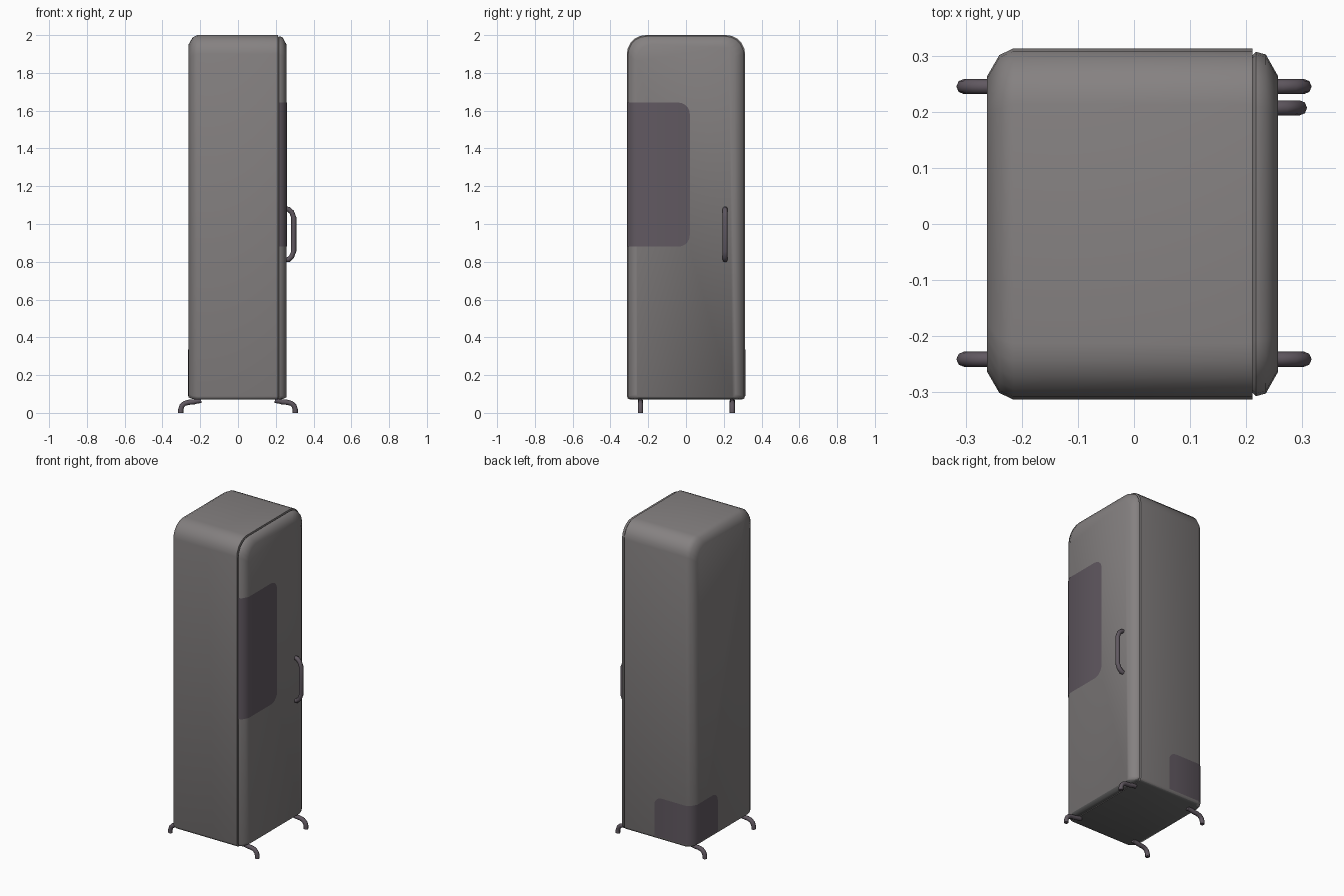
import bpy, bmesh, math

if "Cube" in bpy.data.objects:
    bpy.data.objects.remove(bpy.data.objects["Cube"])


def material(name, rgb):
    m = bpy.data.materials.new(name)
    m.diffuse_color = (*rgb, 1)
    m.use_nodes = True
    m.node_tree.nodes["Principled BSDF"].inputs["Base Color"].default_value = m.diffuse_color
    return m


GREY = material("warm grey enamel", (0.235, 0.220, 0.220))
DARK = material("dark plum grey", (0.118, 0.098, 0.118))
UNDER = material("underside grey", (0.14, 0.14, 0.14))


def finish(bm, name, mats, angle=50):
    me = bpy.data.meshes.new(name)
    bm.to_mesh(me)
    bm.free()
    ob = bpy.data.objects.new(name, me)
    bpy.context.collection.objects.link(ob)
    for m in mats:
        me.materials.append(m)
    bpy.ops.object.select_all(action='DESELECT')
    ob.select_set(True)
    bpy.context.view_layer.objects.active = ob
    bpy.ops.object.shade_smooth_by_angle(angle=math.radians(angle))
    return ob


def outline(inset):
    """Rounded tombstone outline in (y, z), shrunk by inset."""
    h, top, bot = 0.313 - inset, 2.0 - inset, 0.07 + 0.25 * inset
    rt, rb = 0.10 - 0.3 * inset, 0.018
    corners = [(h - rt, top - rt, rt, 0, 5), (-h + rt, top - rt, rt, 90, 5),
               (-h + rb, bot + rb, rb, 180, 2), (h - rb, bot + rb, rb, 270, 2)]
    pts = []
    for y, z, r, start, n in corners:
        for i in range(n + 1):
            a = math.radians(start + 90 * i / n)
            pts.append((y + r * math.cos(a), z + r * math.sin(a)))
    return pts


def shell(name, sections):
    """Loft the outline through (x, inset) sections and cap both ends."""
    bm = bmesh.new()
    rings = [[bm.verts.new((x, y, z)) for y, z in outline(i)] for x, i in sections]
    n = len(rings[0])
    for a, b in zip(rings, rings[1:]):
        for k in range(n):
            bm.faces.new((a[k], a[(k + 1) % n], b[(k + 1) % n], b[k]))
    bm.faces.new(rings[0])
    bm.faces.new(rings[-1])
    bmesh.ops.recalc_face_normals(bm, faces=bm.faces)
    for f in bm.faces:
        if f.normal.z < -0.9:
            f.material_index = 1
    return finish(bm, name, [GREY, UNDER])


# cabinet and its door on the right side
shell("cabinet", [(-0.262, 0.05), (-0.240, 0.012), (-0.215, 0.0), (0.211, 0.0)])
shell("door", [(0.2115, 0.012), (0.217, 0.006), (0.235, 0.011), (0.257, 0.05)])


def patch(name, path, outward):
    """Thin painted sheet: path holds (x, y, z_low, z_high) columns."""
    bm = bmesh.new()
    cols = [(bm.verts.new((x, y, a)), bm.verts.new((x, y, b))) for x, y, a, b in path]
    for (a, b), (c, d) in zip(cols, cols[1:]):
        bm.faces.new((a, c, d, b))
    bm.normal_update()
    if sum(f.normal.dot(outward) * f.calc_area() for f in bm.faces) < 0:
        bmesh.ops.reverse_faces(bm, faces=bm.faces[:])
    return finish(bm, name, [DARK])


def rounding(r, n=5):
    """Pairs (distance to the end, height loss) for a rounded patch end."""
    return [(r - r * math.sin(t), r - r * math.cos(t))
            for t in (math.pi / 2 * i / n for i in range(n + 1))]


# dark patch on the door, wrapping round its front edge
e = 0.002
lo, hi = 0.88, 1.643
path = [(0.217, -0.307 - e, lo, hi), (0.235 + e, -0.302 - e, lo, hi), (0.257 + e, -0.263 - e, lo, hi)]
path += [(0.257 + e, 0.02 - d, lo + s, hi - s) for d, s in rounding(0.06)]
patch("door_patch", path, (1, 0, 0))

# dark patch low on the back left corner
lo, hi = 0.09, 0.335
path = [(0.0 - d, 0.313 + e, lo, hi - s) for d, s in reversed(rounding(0.05))]
path += [(-0.215 - e / 2, 0.313 + e, lo, hi), (-0.240 - e, 0.301 + e, lo, hi), (-0.262 - e, 0.263 + e, lo, hi)]
path += [(-0.262 - e, 0.06 + d, lo, hi - s) for d, s in rounding(0.05)]
# end the list in outward order: back face first, then left face
path = sorted(path[:6], key=lambda p: -p[0]) + path[6:]
patch("corner_patch", path, (-1, 1, 0))


def tube(name, pts, r):
    """Round bar along a planar polyline in the xz plane."""
    y = pts[0][1]
    bm = bmesh.new()
    rings = []
    for i, (x, _, z) in enumerate(pts):
        p, q = pts[max(i - 1, 0)], pts[min(i + 1, len(pts) - 1)]
        tx, tz = q[0] - p[0], q[2] - p[2]
        ln = math.hypot(tx, tz)
        nx, nz = -tz / ln, tx / ln
        ring = []
        for k in range(8):
            a = 2 * math.pi * k / 8
            c, s = r * math.cos(a), r * math.sin(a)
            ring.append(bm.verts.new((x + nx * c, y + s, z + nz * c)))
        rings.append(ring)
    for a, b in zip(rings, rings[1:]):
        for k in range(8):
            bm.faces.new((a[k], a[(k + 1) % 8], b[(k + 1) % 8], b[k]))
    bm.faces.new(rings[0])
    bm.faces.new(rings[-1])
    bmesh.ops.recalc_face_normals(bm, faces=bm.faces)
    return finish(bm, name, [DARK])


# four curved feet
foot = [(0.195, 0.066), (0.22, 0.062), (0.235, 0.058), (0.262, 0.056),
        (0.283, 0.050), (0.297, 0.036), (0.303, 0.018), (0.303, 0.0)]
for sx, side in ((-1, "left"), (1, "right")):
    for y, end in ((-0.241, "front"), (0.245, "back")):
        tube(f"{end}_{side}_foot", [(sx * x, y, z) for x, z in foot], 0.0135)

# door handle
half = [(0.25, 0.135), (0.268, 0.133), (0.284, 0.118), (0.295, 0.09)]
bar = [(x, 0.207, 0.945 + z) for x, z in half] + [(x, 0.207, 0.945 - z) for x, z in reversed(half)]
tube("door_handle", bar, 0.0135)
